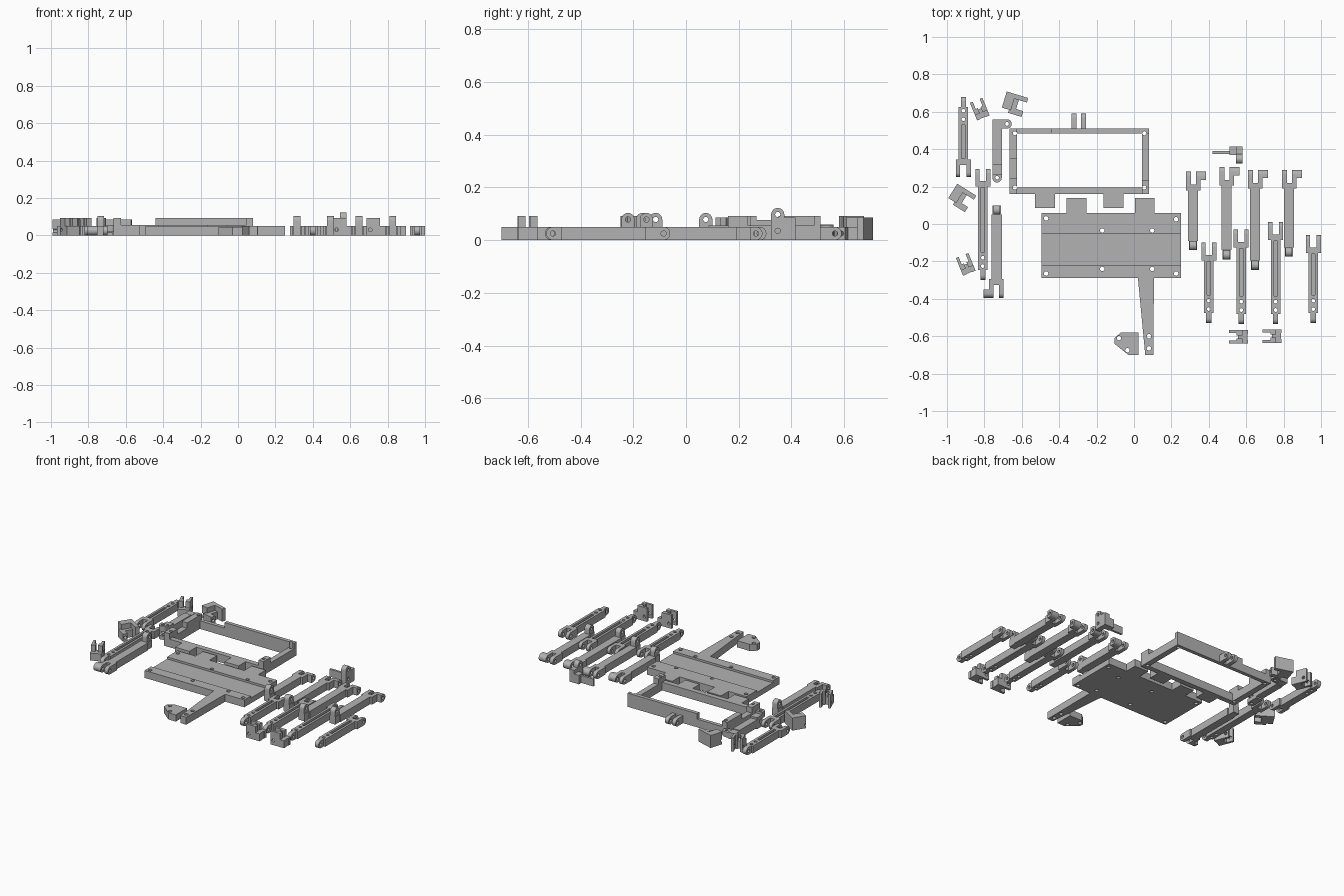
import bpy, bmesh, math
from mathutils import Matrix, Vector

cube = bpy.data.objects.get("Cube")
if cube:
    bpy.data.objects.remove(cube, do_unlink=True)

grey = bpy.data.materials.new("plain_grey")
grey.use_nodes = True
grey.diffuse_color = (0.45, 0.45, 0.45, 1)
grey.node_tree.nodes["Principled BSDF"].inputs["Base Color"].default_value = (0.45, 0.45, 0.45, 1)

H = 0.05    # common part thickness
R = H / 2   # eye radius


def prism(bm, pts, lo, hi, axis="z"):
    """Extrude a 2D outline between lo and hi along an axis."""
    def place(a, b, c):
        return (a, b, c) if axis == "z" else (c, a, b)
    rings = [[bm.verts.new(place(a, b, c)) for a, b in pts] for c in (lo, hi)]
    n = len(pts)
    faces = [bm.faces.new(rings[0]), bm.faces.new(rings[1])]
    for i in range(n):
        j = (i + 1) % n
        faces.append(bm.faces.new((rings[0][i], rings[0][j], rings[1][j], rings[1][i])))
    bmesh.ops.recalc_face_normals(bm, faces=faces)


def box(bm, x0, x1, y0, y1, z0=0, z1=H):
    prism(bm, [(x0, y0), (x1, y0), (x1, y1), (x0, y1)], z0, z1)


def eye(bm, x0, x1, centre, base, r=R):
    """Tongue with a round end, seen along x; centre and base are (y, z)."""
    c, b = Vector(centre), Vector(base)
    d = (c - b).normalized()
    p = Vector((-d.y, d.x))
    pts = [b - p * r]
    for i in range(13):
        t = math.pi * i / 12
        pts.append(c - p * r * math.cos(t) + d * r * math.sin(t))
    pts.append(b + p * r)
    prism(bm, pts, x0, x1, "x")


def drill(bm, x, y, z=R, axis="z", r=0.012, length=0.3):
    m = Matrix.Translation((x, y, z))
    if axis == "x":
        m = m @ Matrix.Rotation(math.pi / 2, 4, "Y")
    bmesh.ops.create_cone(bm, cap_ends=True, segments=16, radius1=r, radius2=r, depth=length, matrix=m)


def new_object(name, bm):
    mesh = bpy.data.meshes.new(name)
    bm.to_mesh(mesh)
    bm.free()
    ob = bpy.data.objects.new(name, mesh)
    bpy.context.collection.objects.link(ob)
    return ob


def finish(name, bm, cut, matrix=Matrix()):
    """Cut the holes, place the part and shade it."""
    ob, cutter = new_object(name, bm), new_object("cutter", cut)
    cutter.hide_render = True
    mod = ob.modifiers.new("holes", "BOOLEAN")
    mod.operation, mod.object, mod.solver = "DIFFERENCE", cutter, "EXACT"
    mod.use_self = True
    graph = bpy.context.evaluated_depsgraph_get()
    mesh = bpy.data.meshes.new_from_object(ob.evaluated_get(graph))
    ob.modifiers.clear()
    ob.data = mesh
    bpy.data.objects.remove(cutter, do_unlink=True)
    mesh.materials.clear()
    mesh.materials.append(grey)
    mesh.transform(matrix)
    bpy.ops.object.select_all(action="DESELECT")
    ob.select_set(True)
    bpy.context.view_layer.objects.active = ob
    bpy.ops.object.shade_smooth_by_angle(angle=math.radians(30))


def at(x, y, turn=0, z=0):
    return Matrix.Translation((x, y, z)) @ Matrix.Rotation(math.radians(turn), 4, "Z")


def upper_leg(name, length, matrix, reach=0.07):
    """Fork end at y = 0, standing lug at y = -length."""
    bm, cut = bmesh.new(), bmesh.new()
    box(bm, -0.027, 0.027, -length + 0.05, -0.09)
    box(bm, -0.037, 0.04, -0.1, -0.07)
    eye(bm, -0.037, -0.011, (-R, R), (-0.075, R))
    eye(bm, 0.016, 0.04, (-R, R), (-0.075, R))
    eye(bm, 0.016, reach, (-R, R), (-0.045, R))
    box(bm, -0.022, 0.022, -length, -length + 0.06)
    eye(bm, -0.018, 0.018, (R - length, 0.078), (R - length, 0))
    drill(cut, 0, -R, R, "x", 0.01)
    drill(cut, 0, R - length, 0.078, "x", 0.01)
    finish(name, bm, cut, matrix)


def lower_leg(name, length, matrix):
    """Fork end at y = 0, single tongue at y = -length, slot along the top."""
    bm, cut = bmesh.new(), bmesh.new()
    box(bm, -0.025, 0.025, -length + 0.055, -0.085)
    box(bm, -0.04, 0.04, -0.095, -0.065)
    for s in (-1, 1):
        eye(bm, *sorted((s * 0.017, s * 0.04)), (-R, R), (-0.07, R))
    eye(bm, -0.014, 0.014, (R - length, R), (0.06 - length, R))
    box(cut, -0.009, 0.009, -length + 0.15, -0.1, 0.025, 0.1)
    drill(cut, 0, -R, R, "x", 0.01)
    drill(cut, 0, R - length, R, "x", 0.01)
    for d in (0.075, 0.12):
        drill(cut, 0, d - length, r=0.01)
    finish(name, bm, cut, matrix)


def clevis(name, matrix):
    """Two standing walls with thin prongs toward -x."""
    bm, cut = bmesh.new(), bmesh.new()
    box(bm, 0, 0.05, -0.03, 0.03, 0.0, 0.05)
    for s in (-1, 1):
        y0, y1 = sorted((s * 0.02, s * 0.036))
        box(bm, -0.05, 0.022, y0, y1, 0, 0.092)
        y0, y1 = sorted((s * 0.008, s * 0.036))
        box(bm, -0.008, 0.022, y0, y1, 0, 0.092)
        y0, y1 = sorted((s * 0.016, s * 0.036))
        box(bm, 0.02, 0.052, y0, y1)
    drill(cut, -0.035, 0, 0.025, r=0.004)
    c = Matrix.Translation((-0.03, 0, 0.03)) @ Matrix.Rotation(math.pi / 2, 4, "X")
    bmesh.ops.create_cone(cut, cap_ends=True, segments=16, radius1=0.01, radius2=0.01, depth=0.2, matrix=c)
    finish(name, bm, cut, matrix)


def hip_bracket(name, matrix):
    """Solid spine with two arms of a joint."""
    bm, cut = bmesh.new(), bmesh.new()
    box(bm, -0.06, -0.01, -0.045, 0.045, 0, 0.085)
    box(bm, -0.02, 0.06, 0.02, 0.045, 0, 0.085)
    box(bm, -0.02, 0.015, -0.062, 0.03)
    box(bm, 0.01, 0.055, -0.062, -0.03)
    drill(cut, 0, -0.046, R, "x", 0.01)
    finish(name, bm, cut, matrix)


# Base plate with shallow channel, hinge tabs and tapered tail arm
bm, cut = bmesh.new(), bmesh.new()
prism(bm, [(-0.29, 0), (0.06, 0), (0.06, H), (-0.05, H), (-0.05, 0.036),
           (-0.22, 0.036), (-0.22, H), (-0.29, H)], -0.495, 0.25, "x")
for x in (-0.36, 0.005):
    box(bm, x, x + 0.105, 0.05, 0.14)
prism(bm, [(0.02, -0.28), (0.06, -0.7), (0.103, -0.7), (0.107, -0.28)], 0, H)
for x, y in [(-0.47, 0.03), (0.225, 0.025), (-0.47, -0.265), (0.225, -0.265),
             (-0.17, -0.035), (0.097, -0.035), (-0.17, -0.24), (0.097, -0.24),
             (0.08, -0.6), (0.08, -0.665)]:
    drill(cut, x, y)
finish("base_plate", bm, cut)

# Open frame with raised walls, front hinge tabs and rear lugs
bm, cut = bmesh.new(), bmesh.new()
LOW, TALL = 0.055, 0.092
box(bm, -0.665, 0.08, 0.16, 0.195, 0, LOW)
box(bm, -0.665, -0.625, 0.16, 0.51, 0, LOW)
box(bm, 0.042, 0.08, 0.16, 0.51, 0, LOW)
box(bm, -0.665, 0.08, 0.485, 0.51, 0, LOW)
box(bm, -0.44, 0.08, 0.485, 0.51, 0, TALL)
box(bm, -0.665, -0.625, 0.16, 0.245, 0, TALL)
box(bm, -0.665, -0.625, 0.35, 0.51, 0, TALL)
box(bm, 0.042, 0.08, 0.16, 0.235, 0, TALL)
for x in (-0.53, -0.162):
    box(bm, x, x + 0.107, 0.085, 0.17, 0, LOW)
for x in (-0.335, -0.283):
    eye(bm, x, x + 0.027, (0.565, R), (0.5, R))
drill(cut, -0.3, 0.565, R, "x", 0.01, 0.12)
for x in (-0.637, 0.055):
    for y in (0.195, 0.485):
        drill(cut, x, y, r=0.011)
finish("top_frame", bm, cut)

# Small five-sided tail plate
bm, cut = bmesh.new(), bmesh.new()
prism(bm, [(0.025, -0.58), (-0.07, -0.58), (-0.105, -0.61), (-0.105, -0.64),
           (-0.03, -0.7), (0.025, -0.7)], 0, 0.045)
drill(cut, -0.08, -0.61)
drill(cut, -0.035, -0.675)
finish("tail_plate", bm, cut)

# Upper legs
uppers = [(0.315, 0.28, 0.42), (0.495, 0.305, 0.495), (0.647, 0.29, 0.535), (0.828, 0.29, 0.465)]
for i, (x, y, length) in enumerate(uppers):
    upper_leg(f"upper_leg_{i + 1}", length, at(x, y))
upper_leg("upper_leg_5", 0.495, at(-0.734, -0.395, 180))
on_side = Matrix(((0, 0, 1, -0.757), (0, -1, 0, 0.222), (1, 0, 0, 0.037), (0, 0, 0, 1)))
upper_leg("upper_leg_6", 0.338, on_side, 0.055)

# Lower legs
lowers = [(0.4, -0.1, 0.43, 0), (0.573, -0.03, 0.505, 0), (0.757, 0.01, 0.545, 0),
          (0.959, -0.06, 0.47, 0), (-0.808, 0.295, 0.595, 0), (-0.912, 0.25, 0.43, 180)]
for i, (x, y, length, turn) in enumerate(lowers):
    lower_leg(f"lower_leg_{i + 1}", length, at(x, y, turn))

# Clevises
for i, (x, y, turn) in enumerate([(0.557, -0.604, 0), (0.737, -0.6, 0), (-0.825, 0.615, -68), (-0.9, -0.215, -68)]):
    clevis(f"clevis_{i + 1}", at(x, y, turn))

# Hip brackets
hip_bracket("hip_bracket_1", at(-0.636, 0.648, -17))
hip_bracket("hip_bracket_2", at(-0.918, 0.145, -32))

# Upright bracket with a long thin bar
bm, cut = bmesh.new(), bmesh.new()
eye(bm, 0.545, 0.58, (0.348, 0.097), (0.348, 0))
box(bm, 0.545, 0.58, 0.34, 0.415, 0, 0.085)
box(bm, 0.51, 0.55, 0.37, 0.415, 0, 0.06)
box(bm, 0.42, 0.52, 0.375, 0.39)
for z in (0.097, 0.035):
    drill(cut, 0.56, 0.348, z, "x", 0.01, 0.1)
finish("upright_bracket", bm, cut)
